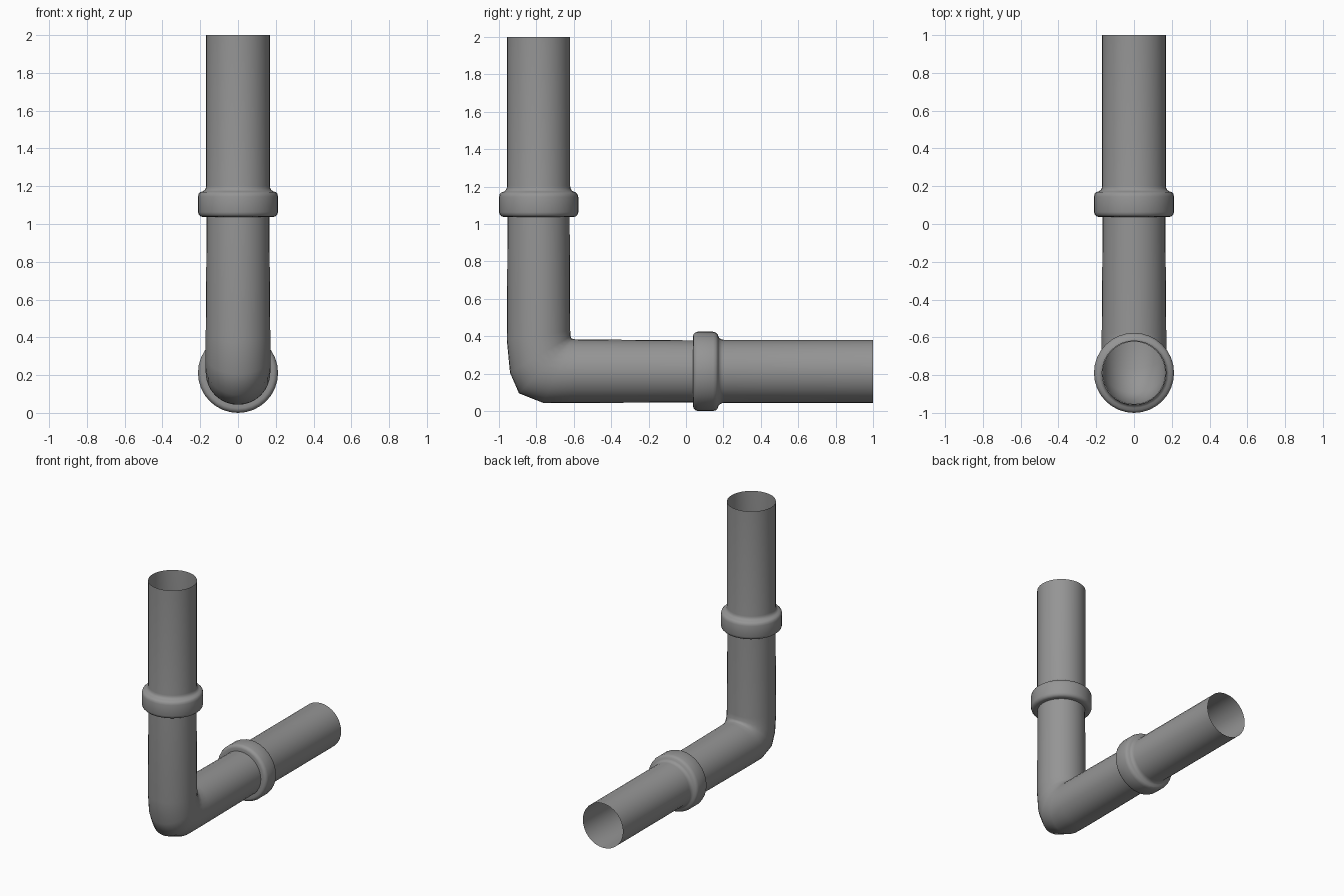
import bpy, bmesh, math
from mathutils import Vector

if "Cube" in bpy.data.objects:
    bpy.data.objects.remove(bpy.data.objects["Cube"])

N = 32
CY, CZ = -0.788, 0.212        # where the two pipe axes cross

# dark grey finish shared by all parts
grey = bpy.data.materials.new("dark_grey")
grey.diffuse_color = (0.3, 0.3, 0.3, 1)
grey.use_nodes = True
grey.node_tree.nodes["Principled BSDF"].inputs["Base Color"].default_value = grey.diffuse_color


def loft(name, rings):
    """Skin a list of rings (centre, half-axis a, half-axis b), open at both ends."""
    bm = bmesh.new()
    prev = None
    for c, a, b in rings:
        cur = [bm.verts.new(c + a * math.cos(2 * math.pi * i / N)
                            + b * math.sin(2 * math.pi * i / N)) for i in range(N)]
        if prev:
            for i in range(N):
                j = (i + 1) % N
                bm.faces.new((prev[i], prev[j], cur[j], cur[i]))
        prev = cur
    bmesh.ops.recalc_face_normals(bm, faces=bm.faces)
    me = bpy.data.meshes.new(name)
    bm.to_mesh(me)
    bm.free()
    me.materials.append(grey)
    ob = bpy.data.objects.new(name, me)
    bpy.context.collection.objects.link(ob)
    bpy.ops.object.select_all(action='DESELECT')
    bpy.context.view_layer.objects.active = ob
    ob.select_set(True)
    bpy.ops.object.shade_smooth_by_angle(angle=math.radians(60))
    return ob


X, Y, Z = Vector((1, 0, 0)), Vector((0, 1, 0)), Vector((0, 0, 1))
corner = Vector((0, CY, CZ))

# straight pipes with their collars: (distance from corner, radius)
profile = [(0.826, 0.165), (0.826, 0.188), (0.829, 0.199), (0.838, 0.208),
           (0.851, 0.212), (0.933, 0.212), (0.948, 0.208), (0.957, 0.199),
           (0.961, 0.186), (0.967, 0.177), (0.978, 0.171), (0.990, 0.169),
           (1.788, 0.169)]
for name, axis, side in (("vertical_pipe", Z, Y), ("horizontal_pipe", Y, Z)):
    loft(name, [(corner + axis * d, X * r, side * r) for d, r in profile])

# elbow: rings fan around the inner corner, given as (inner y, z, outer y, z)
fan = [(-0.622, 1.038, -0.954, 1.038),
       (-0.619, 0.43, -0.958, 0.38),
       (-0.617, 0.400, -0.941, 0.205),
       (-0.612, 0.388, -0.893, 0.095),
       (-0.600, 0.384, -0.765, 0.044),
       (-0.570, 0.383, -0.62, 0.043),
       (0.038, 0.378, 0.038, 0.046)]
rings = []
for k, (iy, iz, oy, oz) in enumerate(fan):
    i, o = Vector((0, iy, iz)), Vector((0, oy, oz))
    r = 0.166 if k in (0, len(fan) - 1) else 0.171
    rings.append(((i + o) / 2, X * r, (i - o) / 2))
loft("elbow", rings)
